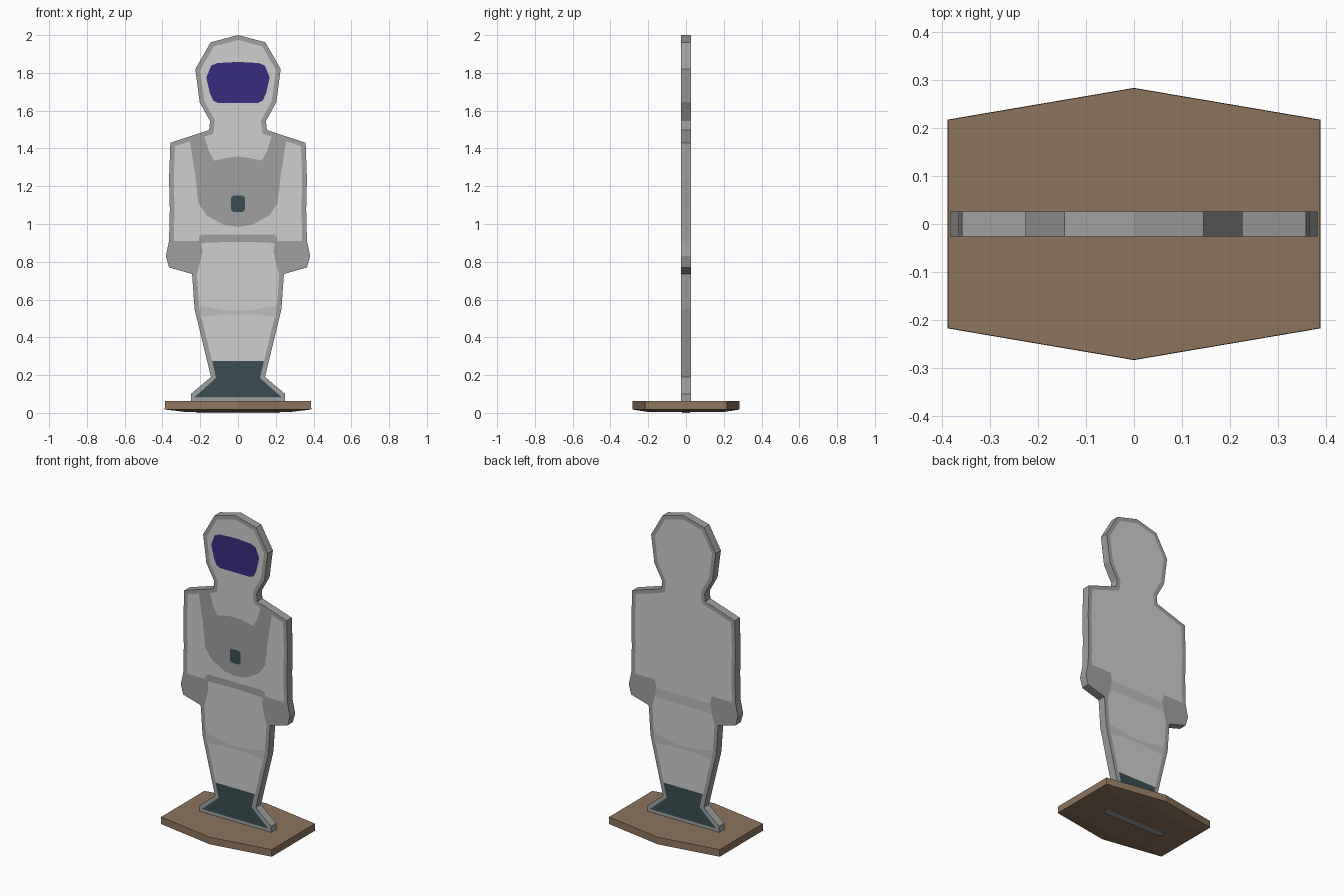
import bpy, bmesh

if "Cube" in bpy.data.objects:
    bpy.data.objects.remove(bpy.data.objects["Cube"])


def material(name, rgb):
    m = bpy.data.materials.new(name)
    m.diffuse_color = (*rgb, 1)
    m.use_nodes = True
    m.node_tree.nodes["Principled BSDF"].inputs["Base Color"].default_value = m.diffuse_color
    return m


LIGHT = material("light grey", (0.62, 0.62, 0.62))
MID = material("mid grey", (0.35, 0.35, 0.35))
BAND = material("soft grey", (0.51, 0.51, 0.51))
VISOR = material("deep violet", (0.04, 0.026, 0.22))
TEAL = material("dark teal", (0.043, 0.076, 0.085))
WOOD = material("wood brown", (0.27, 0.175, 0.11))
HALF = 0.026  # half thickness of the cutout


def finish(name, bm, *mats):
    me = bpy.data.meshes.new(name)
    bm.to_mesh(me)
    bm.free()
    for m in mats:
        me.materials.append(m)
    ob = bpy.data.objects.new(name, me)
    bpy.context.collection.objects.link(ob)
    return ob


def mirrored(half):
    """Right-hand points, top to bottom, completed with their reflection."""
    return half + [(-x, z) for x, z in reversed(half) if x > 0]


def plate(name, pts, mat, layer=1, side=-1):
    """Flat painted area on the front (side -1) or back (side 1)."""
    bm = bmesh.new()
    y = side * (HALF + 0.0012 * layer)
    f = bm.faces.new([bm.verts.new((x, y, z)) for x, z in pts])
    f.normal_update()
    if f.normal.y * side < 0:
        f.normal_flip()
    bmesh.ops.triangulate(bm, faces=[f])
    finish(name, bm, mat)


def loft(name, rings, mat):
    """Closed solid through horizontal rings of (x, y, z) points."""
    bm = bmesh.new()
    rs = [[bm.verts.new(p) for p in r] for r in rings]
    n = len(rs[0])
    for a, b in zip(rs, rs[1:]):
        for i in range(n):
            j = (i + 1) % n
            bm.faces.new((a[i], a[j], b[j], b[i]))
    bm.faces.new(rs[0])
    bm.faces.new(rs[-1])
    bmesh.ops.recalc_face_normals(bm, faces=bm.faces)
    finish(name, bm, mat)


# Body cutout with grey rim and light inset panels on both sides
outline = mirrored([
    (0, 2.0), (0.145, 1.962), (0.226, 1.82), (0.203, 1.645), (0.148, 1.545),
    (0.153, 1.497), (0.358, 1.43), (0.365, 1.24), (0.361, 1.08),
    (0.365, 0.91), (0.382, 0.83), (0.365, 0.77), (0.243, 0.735),
    (0.23, 0.55), (0.143, 0.19), (0.25, 0.10), (0.25, 0.055)])
bm = bmesh.new()
front = [bm.verts.new((x, -HALF, z)) for x, z in outline]
back = [bm.verts.new((x, HALF, z)) for x, z in outline]
panels = [bm.faces.new(front), bm.faces.new(back)]
for i in range(len(front)):
    j = (i + 1) % len(front)
    bm.faces.new((front[i], front[j], back[j], back[i]))
bmesh.ops.recalc_face_normals(bm, faces=bm.faces)
for p in panels:
    bmesh.ops.inset_region(bm, faces=[p], thickness=0.025, use_even_offset=True)
    p.material_index = 1
bmesh.ops.triangulate(bm, faces=panels)
finish("body_cutout", bm, MID, LIGHT)

# Visor, chest yoke, badge and belt on the front only
plate("visor", mirrored([(0, 1.858), (0.11, 1.852), (0.142, 1.838), (0.168, 1.775),
                         (0.148, 1.69), (0.13, 1.652), (0.105, 1.64)]), VISOR, 2)
plate("chest_yoke", mirrored([
    (0, 1.357), (0.06, 1.35), (0.127, 1.335), (0.155, 1.39), (0.18, 1.47),
    (0.256, 1.445), (0.225, 1.25), (0.21, 1.11), (0.165, 1.045),
    (0.075, 0.995), (0, 0.985)]), MID)
plate("chest_badge", mirrored([(0.025, 1.152), (0.037, 1.14), (0.037, 1.075),
                               (0.025, 1.064)]), TEAL, 2)
plate("belt", mirrored([(0.19, 0.945), (0.207, 0.93), (0.207, 0.89), (0.185, 0.90),
                        (0.06, 0.905)]), MID)

# Hands, knee band and boots on both sides
hand = [(0.36, 0.91), (0.2, 0.91), (0.187, 0.86), (0.2, 0.80), (0.217, 0.737),
        (0.243, 0.737), (0.363, 0.772), (0.38, 0.83)]
for side, label in ((-1, "front"), (1, "back")):
    for s, hand_side in ((1, "right"), (-1, "left")):
        plate(f"{hand_side}_hand_{label}", [(s * x, z) for x, z in hand], MID, 1, side)
    plate(f"knee_band_{label}", mirrored([(0, 0.54), (0.08, 0.545), (0.206, 0.57),
                                          (0.2, 0.505), (0.1, 0.52), (0, 0.52)]),
          BAND, 1, side)
    plate(f"boots_{label}", mirrored([(0.137, 0.275), (0.116, 0.185), (0.232, 0.082)]),
          TEAL, 2, side)
plate("hip_band_back", mirrored([(0.19, 0.86), (0.2, 0.80)]), BAND, 1, 1)

# Six-sided wooden base, tapered underneath
hexagon = [(0.388, -0.217), (0.388, 0.217), (0, 0.283),
           (-0.388, 0.217), (-0.388, -0.217), (0, -0.283)]
loft("base", [[(x * k, y * k, z) for x, y in hexagon]
              for k, z in ((0.72, 0.005), (1, 0.018), (0.997, 0.062))], WOOD)

# Peg of the cutout showing through the underside of the base
peg = [(0.22, 0), (0.2, 0.022), (-0.2, 0.022), (-0.22, 0), (-0.2, -0.022), (0.2, -0.022)]
loft("base_peg", [[(x, y, z) for x, y in peg] for z in (0, 0.058)], MID)
